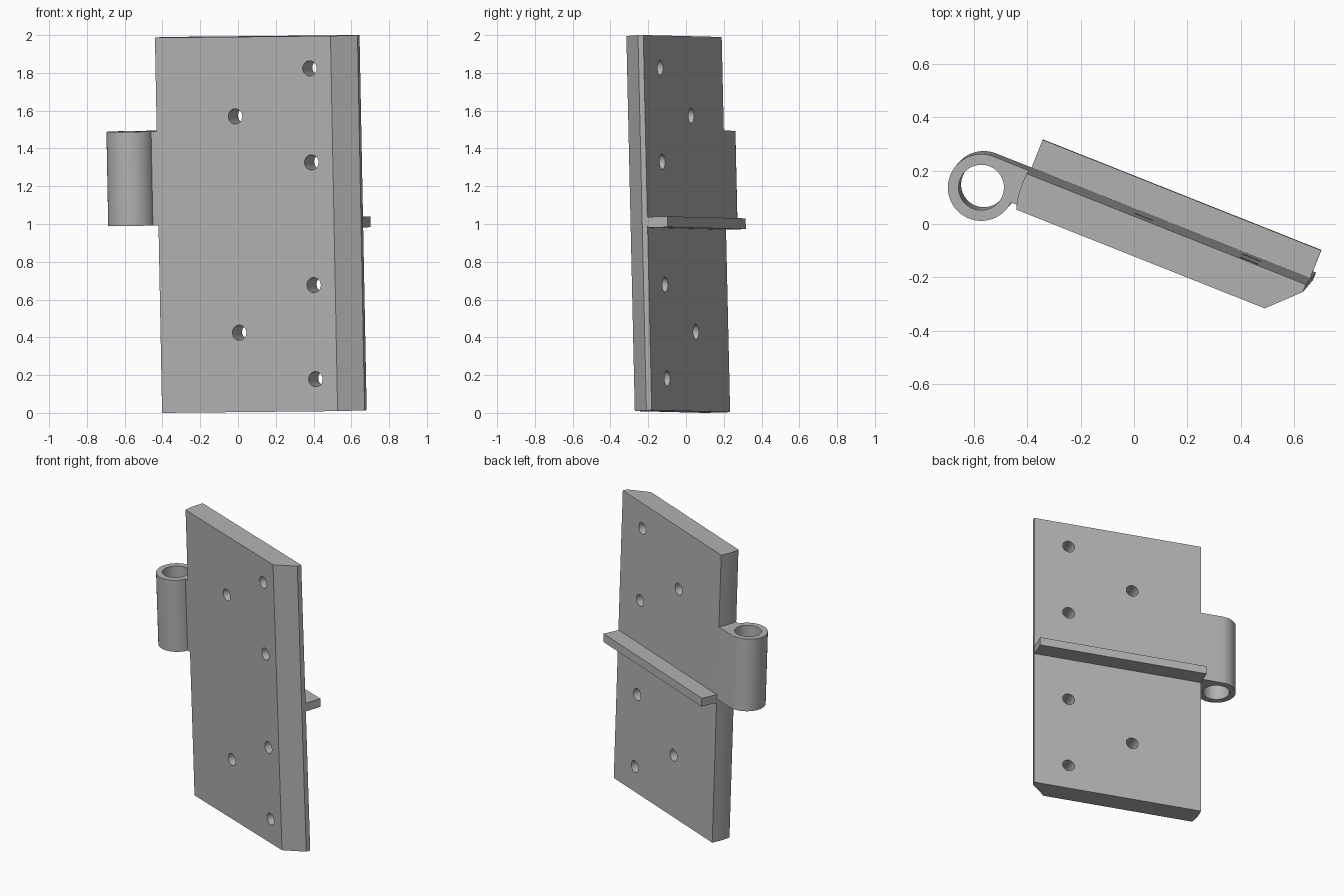
import bpy, bmesh, math
from mathutils import Matrix, Vector

cube = bpy.data.objects.get("Cube")
if cube:
    bpy.data.objects.remove(cube, do_unlink=True)

# Single plain metal colour
steel = bpy.data.materials.new("grey_steel")
steel.use_nodes = True
GREY = (0.45, 0.45, 0.45, 1)
steel.diffuse_color = GREY
steel.node_tree.nodes["Principled BSDF"].inputs["Base Color"].default_value = GREY

# Leaning frame: u along the width, v through the thickness, w up the leaf
w_axis = Vector((-0.019, -0.0225, 1)).normalized()
u_axis = Vector((0.929, -0.369, 0.0094)).normalized()
v_axis = w_axis.cross(u_axis)
FRAME = Matrix((u_axis, v_axis, w_axis)).transposed().to_4x4()
FRAME.translation = (-0.402, 0.098, 0.0)

HEIGHT = 1.987
MID = HEIGHT / 2
WIDTH = 1.11
THICK = 0.14
BARREL_U, BARREL_V, BARREL_R = -0.158, 0.015, 0.125


def prism(name, outline, low, high):
    """Extrude a counter-clockwise (u, v) outline from low to high along w."""
    bm = bmesh.new()
    face = bm.faces.new([bm.verts.new((u, v, low)) for u, v in outline])
    new = bmesh.ops.extrude_face_region(bm, geom=[face])["geom"]
    bmesh.ops.translate(bm, vec=(0, 0, high - low),
                        verts=[g for g in new if isinstance(g, bmesh.types.BMVert)])
    bmesh.ops.recalc_face_normals(bm, faces=bm.faces)
    mesh = bpy.data.meshes.new(name)
    bm.to_mesh(mesh)
    bm.free()
    mesh.materials.append(steel)
    obj = bpy.data.objects.new(name, mesh)
    bpy.context.collection.objects.link(obj)
    obj.matrix_world = FRAME
    return obj


def cutter(name, transforms, radius, depth):
    """Hidden object holding one cylinder per transform."""
    bm = bmesh.new()
    for t in transforms:
        bmesh.ops.create_cone(bm, cap_ends=True, segments=40, radius1=radius,
                              radius2=radius, depth=depth, matrix=t)
    mesh = bpy.data.meshes.new(name)
    bm.to_mesh(mesh)
    bm.free()
    mesh.materials.append(steel)
    obj = bpy.data.objects.new(name, mesh)
    bpy.context.collection.objects.link(obj)
    obj.matrix_world = FRAME
    obj.hide_render = True
    obj.hide_viewport = True
    obj.display_type = 'WIRE'
    return obj


def drill(obj, tool):
    mod = obj.modifiers.new("drill", 'BOOLEAN')
    mod.operation = 'DIFFERENCE'
    mod.solver = 'EXACT'
    mod.object = tool


def smooth(obj):
    bpy.ops.object.select_all(action='DESELECT')
    obj.select_set(True)
    bpy.context.view_layer.objects.active = obj
    bpy.ops.object.shade_smooth_by_angle(angle=math.radians(30))


# Leaf plate: bevelled free edge, slightly rounded edge beside the barrel
plate = prism("leaf_plate", [
    (0, 0), (1.0, 0), (WIDTH, 0.11), (WIDTH, THICK), (-0.015, THICK),
    (-0.016, 0.09), (-0.013, 0.05), (-0.007, 0.02)], 0, HEIGHT)

# Screw holes, mirrored about the middle
turn = Matrix.Rotation(math.pi / 2, 4, 'X')
screws = [Matrix.Translation((u, THICK / 2, MID + side * offset)) @ turn
          for u, offset in ((0.878, 0.823), (0.878, 0.325), (0.449, 0.573))
          for side in (-1, 1)]
drill(plate, cutter("screw_hole_cutter", screws, 0.04, 0.4))
smooth(plate)

# Barrel knuckle with its strap, flush with the back of the plate
STEPS = 48
arc = []
for i in range(STEPS + 1):
    a = math.radians(90 + 265 * i / STEPS)
    arc.append((BARREL_U + BARREL_R * math.cos(a), BARREL_V + BARREL_R * math.sin(a)))
barrel = prism("hinge_barrel", arc + [(0.01, arc[-1][1]), (0.01, THICK)], MID, MID + 0.498)
pin = Matrix.Translation((BARREL_U, BARREL_V, MID + 0.25))
drill(barrel, cutter("pin_hole_cutter", [pin], 0.085, 0.8))
smooth(barrel)

# Rib across the back
prism("back_rib", [(-0.015, THICK - 0.01), (WIDTH - 0.003, THICK - 0.01),
                   (WIDTH - 0.003, 0.253), (-0.015, 0.253)], MID - 0.027, MID + 0.03)
